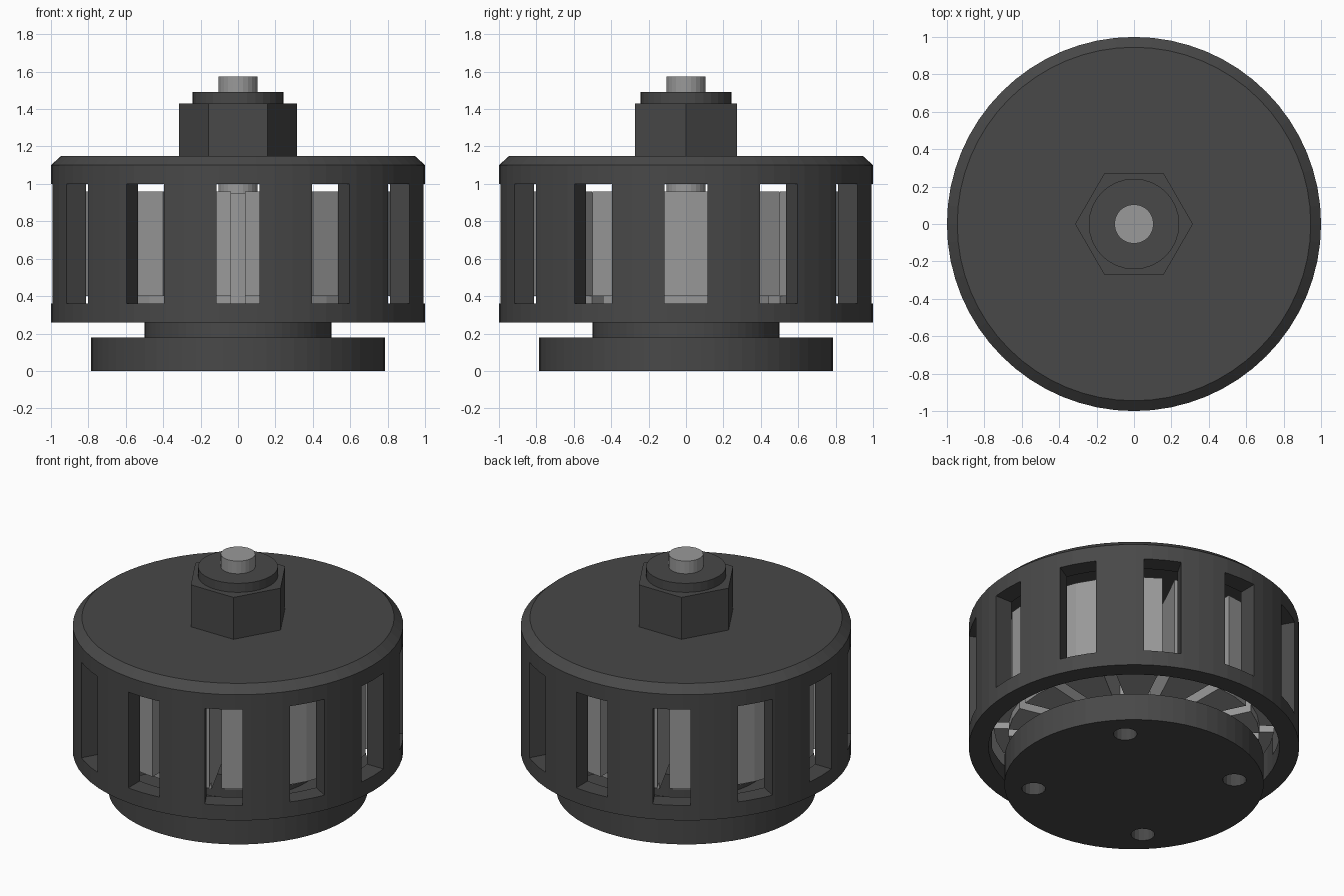
import bpy, bmesh, math
from mathutils import Matrix

cube = bpy.data.objects.get("Cube")
if cube:
    bpy.data.objects.remove(cube, do_unlink=True)


def material(name, value):
    m = bpy.data.materials.new(name)
    m.use_nodes = True
    col = (value, value, value, 1)
    m.diffuse_color = col
    m.node_tree.nodes["Principled BSDF"].inputs["Base Color"].default_value = col
    return m


DARK = material("dark grey metal", 0.065)
LIGHT = material("light grey metal", 0.32)


def make_object(name, bm, mat):
    bmesh.ops.recalc_face_normals(bm, faces=bm.faces)
    me = bpy.data.meshes.new(name)
    bm.to_mesh(me)
    bm.free()
    me.materials.append(mat)
    ob = bpy.data.objects.new(name, me)
    bpy.context.collection.objects.link(ob)
    return ob


def revolve(name, profile, mat, segments=64):
    """Closed solid turned round z from (radius, height) points; radius 0 makes a pole."""
    bm = bmesh.new()
    verts = [bm.verts.new((r, 0, z)) for r, z in profile]
    edges = [bm.edges.new(p) for p in zip(verts, verts[1:])]
    bmesh.ops.spin(bm, geom=verts + edges, axis=(0, 0, 1), cent=(0, 0, 0),
                   angle=2 * math.pi, steps=segments, use_merge=True)
    bmesh.ops.remove_doubles(bm, verts=bm.verts, dist=0.0005)
    bmesh.ops.dissolve_limit(bm, angle_limit=0.01, verts=bm.verts, edges=bm.edges)
    return make_object(name, bm, mat)


def cylinder(name, radius, z0, z1, mat, segments=64):
    return revolve(name, [(0, z0), (radius, z0), (radius, z1), (0, z1)], mat, segments)


def cut(target, cutter):
    mod = target.modifiers.new("openings", "BOOLEAN")
    mod.operation = "DIFFERENCE"
    mod.solver = "EXACT"
    mod.object = cutter
    cutter.hide_render = True
    cutter.display_type = "WIRE"
    cutter.hide_set(True)


# Rotating bell: chamfered cap with a thin open-bottomed wall
bell = revolve("bell", [(0, 1.15), (0.945, 1.15), (1, 1.1), (1, 0.26),
                        (0.88, 0.26), (0.88, 1.02), (0, 1.02)], DARK)

# Twelve window slots round the bell
SLOTS = 12
bm = bmesh.new()
for i in range(SLOTS):
    place = (Matrix.Rotation(i * 2 * math.pi / SLOTS, 4, "Z")
             @ Matrix.Translation((0.95, 0, 0.68))
             @ Matrix.Diagonal((0.4, 0.23, 0.64, 1)))
    bmesh.ops.create_cube(bm, size=1, matrix=place)
cut(bell, make_object("slot_cutter", bm, DARK))

# Mounting base with four screw holes, and the neck above it
base = cylinder("mounting_base", 0.785, 0, 0.18, DARK)
bm = bmesh.new()
for i in range(4):
    place = (Matrix.Rotation(math.pi / 4 + i * math.pi / 2, 4, "Z")
             @ Matrix.Translation((0.61, 0, 0.08)))
    bmesh.ops.create_cone(bm, cap_ends=True, segments=16, radius1=0.072,
                          radius2=0.072, depth=0.3, matrix=place)
cut(base, make_object("hole_cutter", bm, DARK))
cylinder("neck", 0.5, 0.18, 0.33, DARK)

# Shaft, hexagonal nut and collar
cylinder("shaft", 0.105, 0.2, 1.575, LIGHT, 24)
cylinder("hex_nut", 0.315, 1.15, 1.43, DARK, 6)
cylinder("nut_collar", 0.242, 1.43, 1.49, DARK, 32)

# Stator: hub and fourteen wedge teeth separated by narrow parallel gaps
TEETH = 14
HALF_GAP = 0.037


def teeth(name, inner, outer, z0, z1):
    bm = bmesh.new()
    for i in range(TEETH):
        middle = i * 2 * math.pi / TEETH
        ring = []
        for r, sign in ((inner, 1), (outer, -1)):
            half = math.pi / TEETH - math.asin(HALF_GAP / r)
            for t in (1, 0, -1):
                a = middle + sign * t * half
                ring.append(bm.verts.new((r * math.cos(a), r * math.sin(a), z0)))
        face = bm.faces.new(ring)
        top = bmesh.ops.extrude_face_region(bm, geom=[face])["geom"]
        bmesh.ops.translate(bm, vec=(0, 0, z1 - z0),
                            verts=[v for v in top if isinstance(v, bmesh.types.BMVert)])
    return make_object(name, bm, LIGHT)


teeth("stator_teeth", 0.22, 0.76, 0.35, 0.955)
teeth("stator_tips", 0.76, 0.85, 0.4, 0.96)
cylinder("stator_hub", 0.25, 0.33, 0.95, LIGHT, 28)
